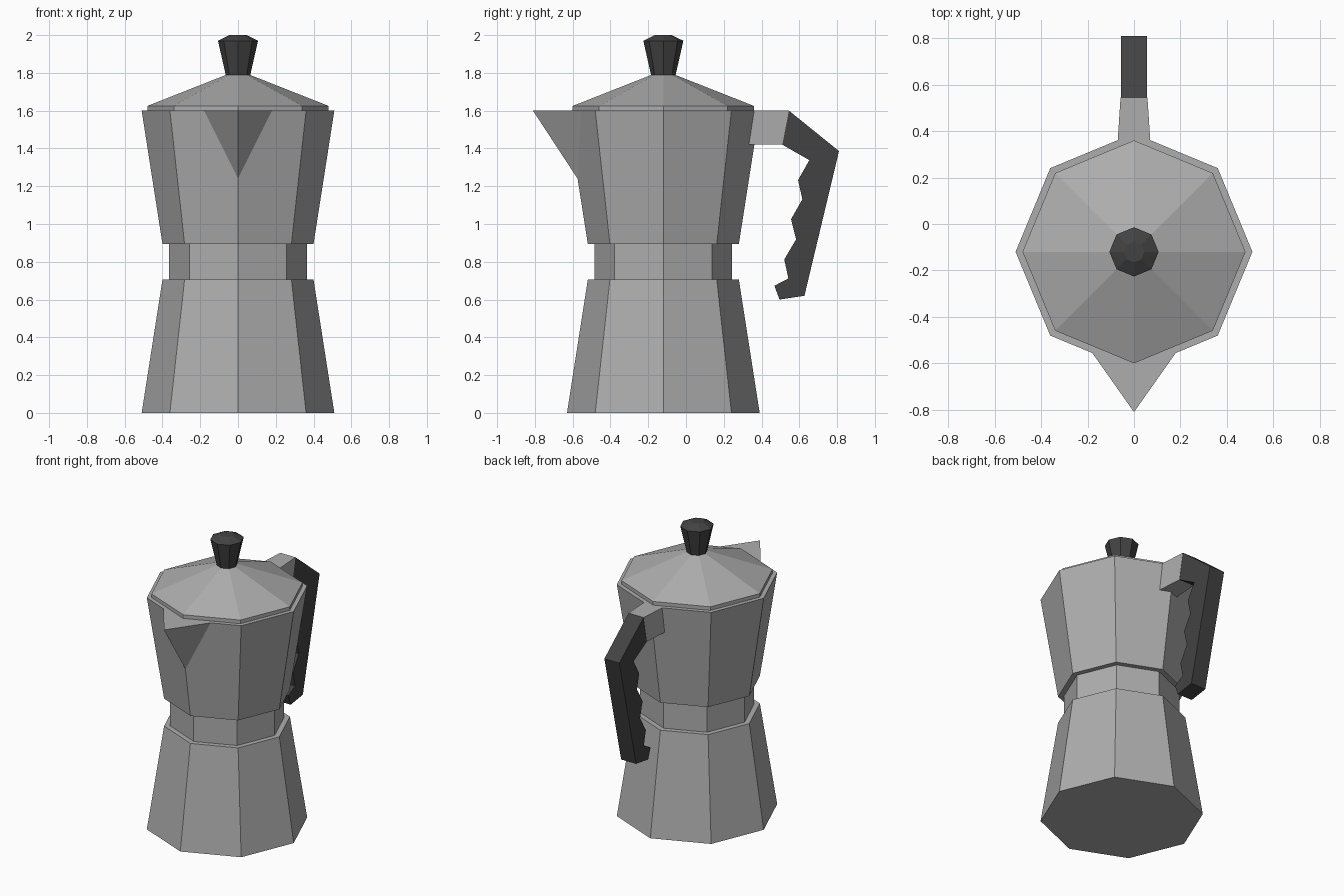
import bpy, bmesh, math

if "Cube" in bpy.data.objects:
    bpy.data.objects.remove(bpy.data.objects["Cube"])

CENTRE_Y = -0.12   # axis of the octagonal pot


def material(name, rgb):
    m = bpy.data.materials.new(name)
    m.diffuse_color = (*rgb, 1.0)
    m.use_nodes = True
    m.node_tree.nodes["Principled BSDF"].inputs["Base Color"].default_value = m.diffuse_color
    return m


metal = material("brushed_metal", (0.42, 0.42, 0.42))
black = material("black_plastic", (0.055, 0.055, 0.055))


def finish(name, bm, mat):
    bmesh.ops.recalc_face_normals(bm, faces=bm.faces)
    mesh = bpy.data.meshes.new(name)
    bm.to_mesh(mesh)
    bm.free()
    mesh.materials.append(mat)
    ob = bpy.data.objects.new(name, mesh)
    bpy.context.collection.objects.link(ob)
    return ob


def octagon_part(name, profile, mat, sides=8):
    """Stack octagon rings of (radius, z), capped at both ends."""
    bm = bmesh.new()
    rings = []
    for r, z in profile:
        angles = [2 * math.pi * i / sides for i in range(sides)]
        rings.append([bm.verts.new((r * math.cos(a), CENTRE_Y + r * math.sin(a), z))
                      for a in angles])
    for lo, hi in zip(rings, rings[1:]):
        for i in range(sides):
            j = (i + 1) % sides
            bm.faces.new((lo[i], lo[j], hi[j], hi[i]))
    bm.faces.new(rings[0])
    bm.faces.new(rings[-1])
    return finish(name, bm, mat)


def side_slab(name, outline, mat):
    """Mirror a side outline of (y, z, half width) to both sides of x = 0."""
    bm = bmesh.new()
    left = [bm.verts.new((-w, y, z)) for y, z, w in outline]
    right = [bm.verts.new((w, y, z)) for y, z, w in outline]
    bm.faces.new(left)
    bm.faces.new(right)
    n = len(outline)
    for i in range(n):
        j = (i + 1) % n
        bm.faces.new((left[i], left[j], right[j], right[i]))
    return finish(name, bm, mat)


# Pot body, lid and knob
octagon_part("water_base", [(0.51, 0), (0.40, 0.705)], metal)
octagon_part("neck", [(0.364, 0.70), (0.364, 0.90)], metal)
octagon_part("upper_pot", [(0.40, 0.895), (0.51, 1.60)], metal)
octagon_part("lid", [(0.48, 1.595), (0.48, 1.625), (0.062, 1.79)], metal)
octagon_part("lid_knob", [(0.064, 1.785), (0.106, 1.97), (0.045, 2.0)], black)

# Pouring spout: a wedge meeting the front corner of the upper pot
bm = bmesh.new()
tip, left, right, low = [bm.verts.new(c) for c in (
    (0, -0.81, 1.60), (-0.18, -0.555, 1.60), (0.18, -0.555, 1.60), (0, -0.574, 1.24))]
for tri in ((tip, left, right), (tip, left, low), (tip, right, low), (left, right, low)):
    bm.faces.new(tri)
finish("spout", bm, metal)

# Metal bracket that holds the handle
side_slab("handle_bracket", [(0.36, 1.60, 0.07), (0.545, 1.60, 0.058),
                             (0.51, 1.42, 0.058), (0.33, 1.42, 0.07)], metal)

# Handle with finger notches on its inner edge
grip = [(0.545, 1.60), (0.81, 1.386), (0.627, 0.62), (0.495, 0.60), (0.468, 0.673),
        (0.542, 0.712), (0.52, 0.812), (0.583, 0.919), (0.556, 1.025),
        (0.616, 1.131), (0.593, 1.232), (0.653, 1.338), (0.51, 1.42)]
side_slab("handle", [(y, z, 0.057) for y, z in grip], black)
